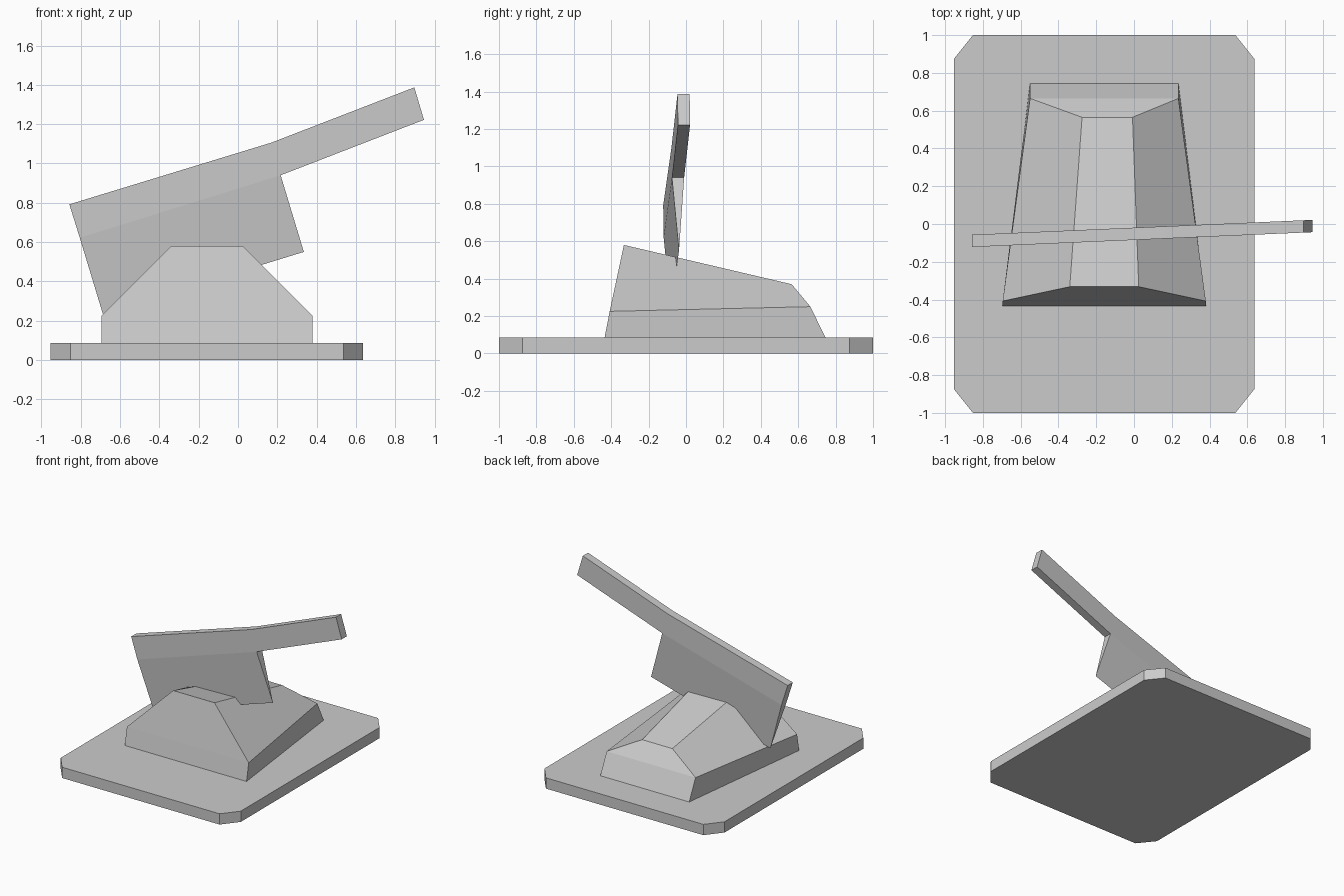
import bpy, bmesh

if "Cube" in bpy.data.objects:
    bpy.data.objects.remove(bpy.data.objects["Cube"])


def make_object(name, verts, faces):
    mesh = bpy.data.meshes.new(name)
    mesh.from_pydata(verts, [], faces)
    bm = bmesh.new()
    bm.from_mesh(mesh)
    bmesh.ops.remove_doubles(bm, verts=bm.verts, dist=0.0001)
    bmesh.ops.recalc_face_normals(bm, faces=bm.faces)
    bm.to_mesh(mesh)
    bm.free()
    obj = bpy.data.objects.new(name, mesh)
    bpy.context.collection.objects.link(obj)
    return obj


def loft(name, rings):
    """Skin a stack of rings with equal point counts and cap both ends."""
    n = len(rings[0])
    verts = [p for ring in rings for p in ring]
    faces = [tuple(reversed(range(n))), tuple(range(len(verts) - n, len(verts)))]
    for r in range(len(rings) - 1):
        for i in range(n):
            j = (i + 1) % n
            faces.append((r * n + i, r * n + j, (r + 1) * n + j, (r + 1) * n + i))
    return make_object(name, verts, faces)


# Cutting board with clipped corners
x0, x1, cx, cy = -0.953, 0.637, 0.1, 0.125
outline = [(x0 + cx, -1), (x1 - cx, -1), (x1, -1 + cy), (x1, 1 - cy),
           (x1 - cx, 1), (x0 + cx, 1), (x0, 1 - cy), (x0, -1 + cy)]
loft("cutting_board", [[(x, y, z) for x, y in outline] for z in (0, 0.086)])


# Food block: each ring is a front edge and a back edge (x min, x max, y, z)
def block_ring(front, back):
    (a, b, y, z), (c, d, v, w) = front, back
    return [(a, y, z), (b, y, z), (d, v, w), (c, v, w)]


loft("food_block", [
    block_ring((-0.695, 0.38, -0.435, 0.086), (-0.55, 0.235, 0.745, 0.086)),
    block_ring((-0.695, 0.38, -0.408, 0.225), (-0.55, 0.235, 0.665, 0.25)),
    block_ring((-0.34, 0.025, -0.332, 0.58), (-0.275, -0.008, 0.565, 0.37)),
])

# Cleaver: profile points (x, z, half thickness), slightly turned about z
T = 0.0325
profile = [(-0.858, 0.792, T), (-0.805, 0.622, T), (-0.688, 0.236, 0),
           (0.335, 0.55, 0), (0.217, 0.94, T), (0.946, 1.222, T),
           (0.897, 1.387, T), (0.17, 1.106, T)]
n = len(profile)
verts = [(x, -0.052 + 0.0436 * x + side * t, z)
         for side in (-1, 1) for x, z, t in profile]
faces = []
for panel in ((0, 1, 4, 7), (1, 2, 3, 4), (4, 5, 6, 7)):
    faces += [panel, tuple(i + n for i in reversed(panel))]
# Rim between the two sides; the cutting edge itself closes to a line
for i in range(n):
    j = (i + 1) % n
    if (i, j) == (2, 3):
        continue
    rim = [i, j, j + n, i + n]
    if profile[j][2] == 0:
        rim.remove(j + n)
    if profile[i][2] == 0:
        rim.remove(i + n)
    faces.append(tuple(rim))
make_object("cleaver", verts, faces)
